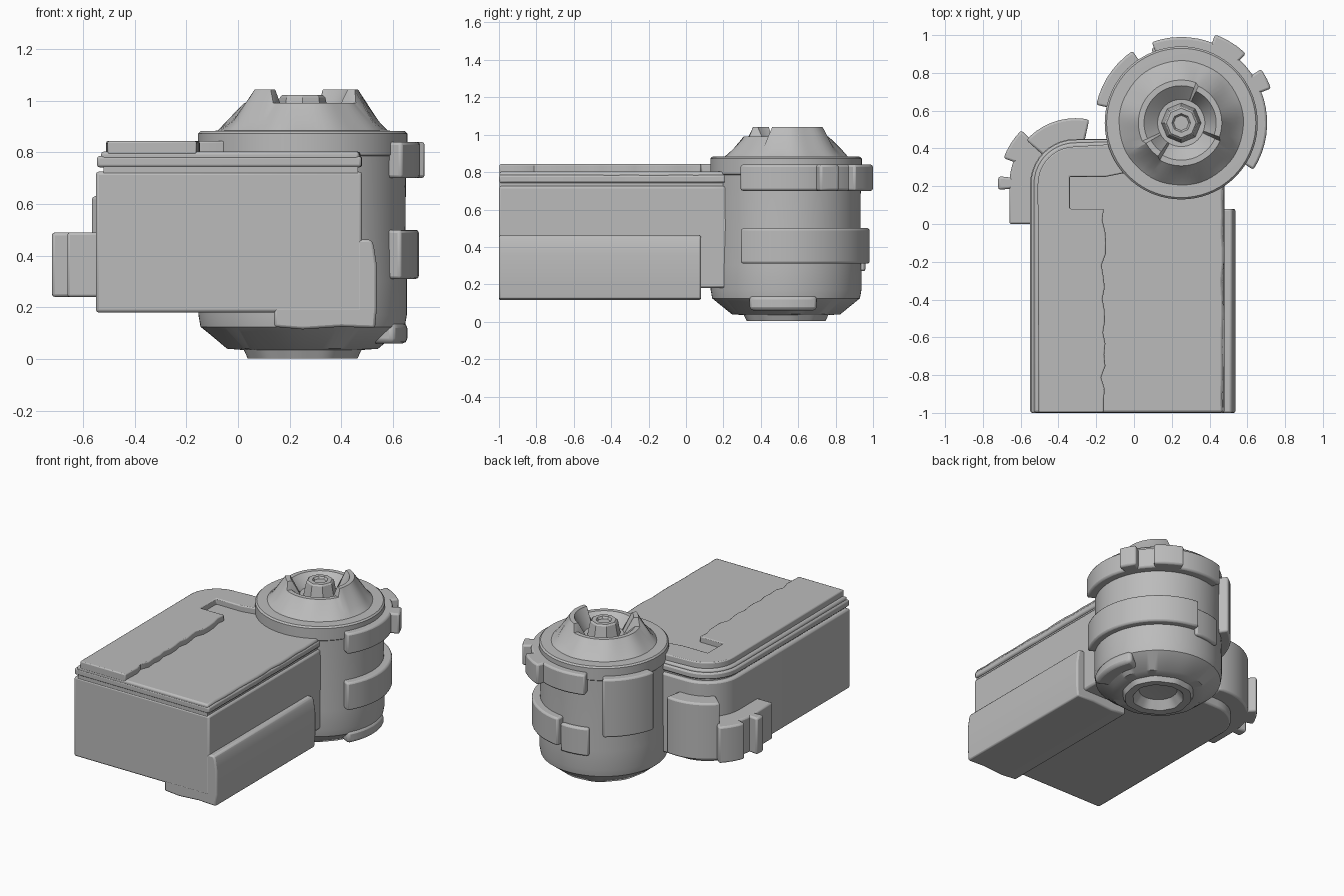
import bpy, bmesh, math, random
from mathutils import Vector

if "Cube" in bpy.data.objects:
    bpy.data.objects.remove(bpy.data.objects["Cube"])

random.seed(4)
stone = bpy.data.materials.new("worn_grey")
stone.diffuse_color = (0.5, 0.5, 0.5, 1)
stone.use_nodes = True
stone.node_tree.nodes["Principled BSDF"].inputs["Base Color"].default_value = stone.diffuse_color
CX, CY = 0.25, 0.535          # drum axis
KX, KY = -0.31, 0.21          # rounded housing corner


def finish(name, bm, bevel=0.0, smooth=35):
    bmesh.ops.remove_doubles(bm, verts=bm.verts, dist=1e-5)
    bmesh.ops.recalc_face_normals(bm, faces=bm.faces)
    mesh = bpy.data.meshes.new(name)
    bm.to_mesh(mesh)
    bm.free()
    ob = bpy.data.objects.new(name, mesh)
    bpy.context.collection.objects.link(ob)
    mesh.materials.append(stone)
    if bevel:
        m = ob.modifiers.new("worn_edges", 'BEVEL')
        m.width, m.segments, m.limit_method = bevel, 2, 'ANGLE'
        m.angle_limit = math.radians(40)
    bpy.context.view_layer.objects.active = ob
    ob.select_set(True)
    bpy.ops.object.shade_smooth_by_angle(angle=math.radians(smooth))
    ob.select_set(False)
    return ob


def arc(cx, cy, r, a0, a1, n):
    return [(cx + r * math.cos(math.radians(a0 + (a1 - a0) * i / n)),
             cy + r * math.sin(math.radians(a0 + (a1 - a0) * i / n))) for i in range(n + 1)]


def ragged(p, q, n, amp):
    """Points from p to q with a chipped, irregular line."""
    p, q = Vector(p), Vector(q)
    side = (q - p).normalized().orthogonal()
    return [tuple(p.lerp(q, i / n) + side * (random.uniform(-amp, amp) if 0 < i < n else 0))
            for i in range(n + 1)]


def slab(name, pts, z0, z1, bevel=0.01, axis='z'):
    """Extrude an outline upward, or along y when axis is 'y' (outline is then x, z)."""
    bm = bmesh.new()
    place = (lambda p, h: (p[0], p[1], h)) if axis == 'z' else (lambda p, h: (p[0], h, p[1]))
    lo = [bm.verts.new(place(p, z0)) for p in pts]
    hi = [bm.verts.new(place(p, z1)) for p in pts]
    bm.faces.new(lo)
    bm.faces.new(hi)
    for i in range(len(pts)):
        j = (i + 1) % len(pts)
        bm.faces.new((lo[i], lo[j], hi[j], hi[i]))
    return finish(name, bm, bevel)


def lathe(name, prof, cx, cy, n=64, shape=None, smooth=35):
    bm = bmesh.new()
    rings = []
    for k in range(n):
        a = 2 * math.pi * k / n
        ring = []
        for i, (r, z) in enumerate(prof):
            if shape:
                r, z = shape(math.degrees(a), i, r, z)
            ring.append(bm.verts.new((cx + r * math.cos(a), cy + r * math.sin(a), z)))
        rings.append(ring)
    for k in range(n):
        A, B = rings[k], rings[(k + 1) % n]
        for i in range(len(prof) - 1):
            bm.faces.new((A[i], B[i], B[i + 1], A[i + 1]))
    bmesh.ops.remove_doubles(bm, verts=bm.verts, dist=1e-5)
    return finish(name, bm, 0, smooth)


def pad(name, c, r0, r1, a0, a1, z0, z1, bevel=0.012):
    n = max(2, int(abs(a1 - a0) / 6))
    return slab(name, arc(*c, r1, a0, a1, n) + arc(*c, r0, a1, a0, n), z0, z1, bevel)


# Housing: long box with a rounded rear corner, its far end running into the drum
def outline(inset, amp):
    x0, x1, y0 = -0.55 + inset, 0.48 - inset * 0.5, -1.0 + inset * 0.1
    return (ragged((x1, y0), (x1, 0.22), 14, amp) + [(0.3, 0.45 - inset * 0.1)]
            + arc(KX, KY, 0.24 - inset, 90, 180, 10) + [(x0, y0)])


slab("housing", outline(0, 0), 0.18, 0.725, 0.012)
slab("lid_seam", outline(0.03, 0), 0.71, 0.76, 0)
slab("lid_lip", outline(0.004, 0.003), 0.742, 0.785, 0.01)
slab("lid", outline(0.02, 0.005), 0.77, 0.803, 0.012)

# Raised lid strip with a chipped inner edge and a square notch
strip = ([(-0.505, -0.997), (-0.16, -0.997)]
         + ragged((-0.16, -0.99), (-0.16, 0.08), 18, 0.014)
         + [(-0.34, 0.08), (-0.34, 0.25), (-0.15, 0.25), (-0.05, 0.27), (0.0, 0.43)]
         + arc(KX, KY, 0.2, 90, 180, 10))
slab("raised_lid_strip", strip, 0.79, 0.843, 0.01)

# Lower right guard wrapping under the housing
guard = [(0.14, 0.125), (0.25, 0.115), (0.4, 0.125), (0.53, 0.12), (0.537, 0.2), (0.537, 0.36),
         (0.525, 0.44), (0.515, 0.462), (0.46, 0.462), (0.46, 0.2), (0.14, 0.2)]
slab("side_guard", guard, -1.0, 0.08, 0.01, 'y')

# Drum with a chamfered foot and hollow underside
def wear(a, i, r, z):
    if 2 <= i <= 5:
        r += 0.006 * math.sin(math.radians(a * 7)) * math.cos(math.radians(a * 3))
    return r, z


drum = [(0, 0.07), (0.12, 0.06), (0.16, 0.005), (0.21, 0.003), (0.225, 0.035), (0.29, 0.04),
        (0.395, 0.125), (0.403, 0.17), (0.403, 0.3), (0.398, 0.5), (0.4, 0.785), (0.405, 0.79),
        (0.405, 0.872), (0.395, 0.882), (0.3, 0.884), (0, 0.884)]
lathe("drum", drum, CX, CY, 72, wear)


# Crown: cone with a crater, its rim raised in two places
def crown_shape(a, i, r, z):
    raised = a <= 67 or a >= 340 or 208 <= a <= 236
    if i in (2, 3) and not raised:
        z, r = 0.99, r + 0.012
    if i == 1:
        r += 0.008 * math.sin(math.radians(a * 9))
    return r, z


crown = [(0.335, 0.878), (0.29, 0.92), (0.215, 1.042), (0.185, 1.042), (0.125, 0.925), (0, 0.92)]
lathe("crown", crown, CX, CY, 72, crown_shape)

# Central bolt with a small dimple
bolt = [(0.11, 0.9), (0.088, 1.012), (0.078, 1.022), (0.05, 1.022), (0.04, 1.008), (0, 1.008)]
lathe("centre_bolt", bolt, CX, CY, 8, smooth=20)

# Clamps around the drum
D = (CX, CY)
for i, (a0, a1, r, z0, z1) in enumerate([
        (-33, 110, 0.455, 0.70, 0.84), (47, 69, 0.502, 0.70, 0.84), (21, 34, 0.51, 0.70, 0.84),
        (-33, 85, 0.45, 0.31, 0.50),
        (124, 168, 0.46, 0.42, 0.82), (85, 112, 0.425, 0.27, 0.46)]):
    pad("drum_clamp_%d" % i, D, 0.37, r, a0, a1, z0, z1)
pad("foot_chunk", D, 0.28, 0.405, -30, 25, 0.06, 0.14, 0.02)

# Bracket around the rounded rear corner of the housing
K = (KX, KY)
pad("bracket_tall", K, 0.22, 0.35, 78, 138, 0.24, 0.63)
pad("bracket_low", K, 0.22, 0.35, 130, 182, 0.24, 0.49)
pad("bracket_tooth_a", K, 0.3, 0.405, 135, 160, 0.24, 0.49)
pad("bracket_tooth_b", K, 0.3, 0.41, 174, 184, 0.24, 0.49)
slab("bracket_arm", [(-0.66, 0.0), (-0.5, 0.0), (-0.5, 0.24), (-0.66, 0.24)], 0.24, 0.49)
